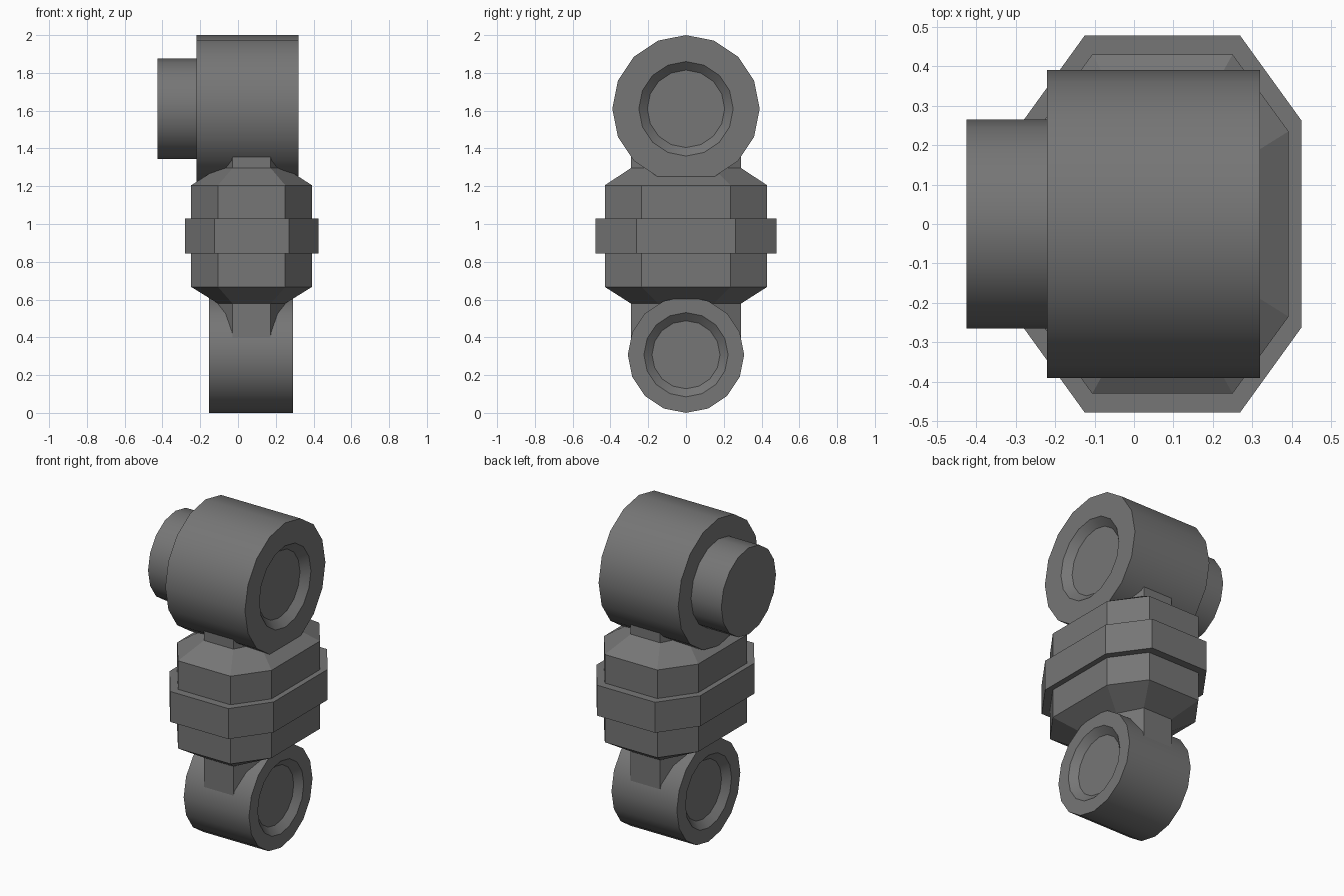
import bpy, bmesh
from math import sin, cos, pi

if "Cube" in bpy.data.objects:
    bpy.data.objects.remove(bpy.data.objects["Cube"])

# Dark grey finish shared by all parts
dark = bpy.data.materials.new("dark_grey")
dark.diffuse_color = (0.18, 0.18, 0.18, 1)
dark.use_nodes = True
dark.node_tree.nodes["Principled BSDF"].inputs["Base Color"].default_value = dark.diffuse_color


def loft(name, rings, smooth=False):
    """Skin a list of equal-length point rings and cap both ends."""
    bm = bmesh.new()
    loops = [[bm.verts.new(p) for p in ring] for ring in rings]
    n = len(loops[0])
    for a, b in zip(loops, loops[1:]):
        for i in range(n):
            j = (i + 1) % n
            bm.faces.new((a[i], a[j], b[j], b[i]))
    bm.faces.new(loops[0])
    bm.faces.new(loops[-1])
    bmesh.ops.recalc_face_normals(bm, faces=bm.faces)
    mesh = bpy.data.meshes.new(name)
    bm.to_mesh(mesh)
    bm.free()
    mesh.materials.append(dark)
    ob = bpy.data.objects.new(name, mesh)
    bpy.context.collection.objects.link(ob)
    if smooth:
        bpy.ops.object.select_all(action='DESELECT')
        bpy.context.view_layer.objects.active = ob
        ob.select_set(True)
        bpy.ops.object.shade_smooth_by_angle(angle=pi / 6)
    return ob


def turned(name, cz, profile, sides=16):
    """Turn an (x, radius) profile about the x axis at height cz."""
    angles = [2 * pi * i / sides for i in range(sides)]
    return loft(name, [[(x, r * sin(a), cz + r * cos(a)) for a in angles]
                       for x, r in profile], True)


def octagon(z, hx, hy, ex, ey, cx=0.072):
    """Octagon with half sizes hx, hy and half edge lengths ex, ey."""
    pts = [(hx, -ey), (hx, ey), (ex, hy), (-ex, hy),
           (-hx, ey), (-hx, -ey), (-ex, -hy), (ex, -hy)]
    return [(cx + x, y, z) for x, y in pts]


# Upper barrel with stepped boss on the left and dished right end
turned("upper_barrel", 1.61, [(-0.425, 0.265), (-0.22, 0.265), (-0.22, 0.39),
                              (0.32, 0.39), (0.32, 0.25), (0.277, 0.205)])

# Lower barrel, dished at both ends
turned("lower_barrel", 0.308, [(-0.115, 0.18), (-0.153, 0.223), (-0.153, 0.308),
                               (0.29, 0.308), (0.29, 0.223), (0.252, 0.18)])

# Octagonal core with chamfered ends, raised collar and necks into both barrels
neck = (0.176, 0.29, 0.10, 0.145)
body = (0.32, 0.43, 0.178, 0.235)
collar = (0.353, 0.478, 0.197, 0.262)
stations = [(0.33, neck), (0.578, neck), (0.667, body), (0.843, body),
            (0.843, collar), (1.03, collar), (1.03, body), (1.205, body),
            (1.297, neck), (1.45, neck)]
loft("joint_body", [octagon(z, *size) for z, size in stations])
